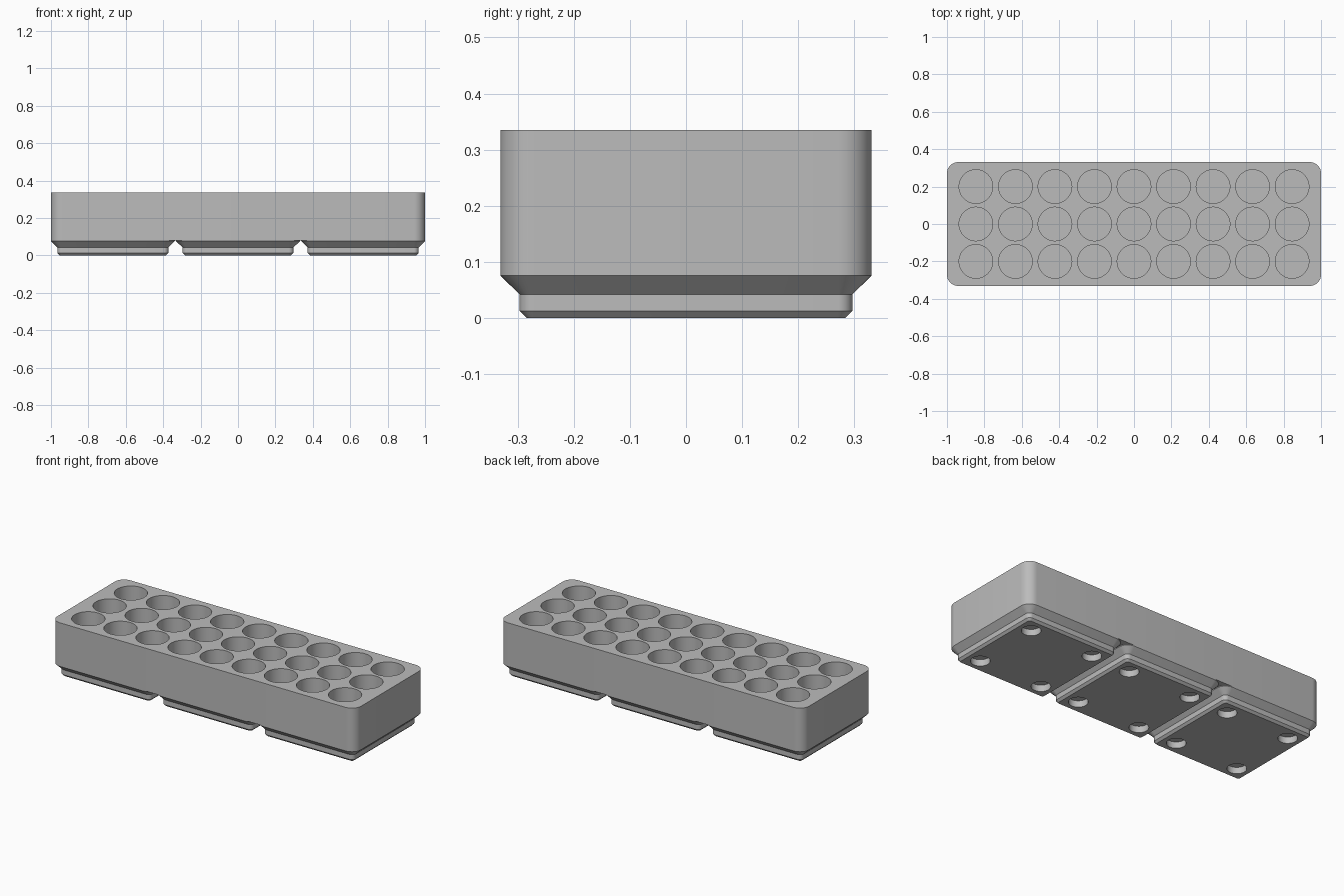
import bpy, bmesh, math

cube = bpy.data.objects.get("Cube")
if cube:
    bpy.data.objects.remove(cube, do_unlink=True)

# Main dimensions
PITCH = 0.669            # spacing of the feet
HALF_X, HALF_Y = 1.0, 0.331
BODY_Z, TOP_Z = 0.08, 0.335
POCKET_FLOOR = 0.10

grey = bpy.data.materials.new("Light grey plastic")
grey.use_nodes = True
GREY = (0.5, 0.5, 0.5, 1)
grey.diffuse_color = GREY
grey.node_tree.nodes["Principled BSDF"].inputs["Base Color"].default_value = GREY


def make_object(name, bm):
    bmesh.ops.recalc_face_normals(bm, faces=bm.faces)
    mesh = bpy.data.meshes.new(name)
    bm.to_mesh(mesh)
    bm.free()
    mesh.materials.append(grey)
    obj = bpy.data.objects.new(name, mesh)
    bpy.context.collection.objects.link(obj)
    return obj


def rounded_loft(name, cx, sections, steps=8):
    """Stack rounded rectangles given as (z, half width, half depth, radius)."""
    bm = bmesh.new()
    rings = []
    for z, hx, hy, r in sections:
        ring = []
        for q, (sx, sy) in enumerate(((1, 1), (-1, 1), (-1, -1), (1, -1))):
            for i in range(steps + 1):
                a = (q + i / steps) * math.pi / 2
                ring.append(bm.verts.new((cx + sx * (hx - r) + r * math.cos(a),
                                          sy * (hy - r) + r * math.sin(a), z)))
        rings.append(ring)
    for low, high in zip(rings, rings[1:]):
        n = len(low)
        for i in range(n):
            j = (i + 1) % n
            bm.faces.new((low[i], low[j], high[j], high[i]))
    bm.faces.new(rings[0])
    bm.faces.new(rings[-1])
    return make_object(name, bm)


def cut_holes(obj, centres, radius, z0, z1, sides):
    """Subtract upright cylinders from the object."""
    bm = bmesh.new()
    for x, y in centres:
        made = bmesh.ops.create_cone(bm, cap_ends=True, segments=sides, radius1=radius,
                                     radius2=radius, depth=z1 - z0)
        bmesh.ops.translate(bm, verts=made["verts"], vec=(x, y, (z0 + z1) / 2))
    cutter = make_object("hole_cutter", bm)
    cutter.hide_render = True
    mod = obj.modifiers.new("Holes", "BOOLEAN")
    mod.operation, mod.solver, mod.object = "DIFFERENCE", "EXACT", cutter
    bpy.context.view_layer.objects.active = obj
    bpy.ops.object.modifier_apply(modifier=mod.name)
    bpy.data.objects.remove(cutter, do_unlink=True)


def shade(obj):
    bpy.ops.object.select_all(action="DESELECT")
    obj.select_set(True)
    bpy.context.view_layer.objects.active = obj
    bpy.ops.object.shade_smooth_by_angle(angle=math.radians(30))


# Body block with a grid of round pockets
body = rounded_loft("body", 0, [(z, HALF_X, HALF_Y, 0.06) for z in (BODY_Z, TOP_Z)])
pockets = [(0.2113 * i, 0.2 * j) for i in range(-4, 5) for j in (-1, 0, 1)]
cut_holes(body, pockets, 0.09, POCKET_FLOOR, TOP_Z + 0.05, 48)
shade(body)

# Stepped feet with four magnet recesses each
PROFILE = ((0, 0.284, 0.013), (0.0127, 0.2965, 0.0255), (0.042, 0.2965, 0.0255),
           (0.0757, HALF_Y, 0.06), (BODY_Z, HALF_Y, 0.06))
for label, cx in (("right", -PITCH), ("middle", 0), ("left", PITCH)):
    foot = rounded_loft(label + "_foot", cx, [(z, h, h, r) for z, h, r in PROFILE])
    recesses = [(cx + sx * 0.207, sy * 0.207) for sx in (-1, 1) for sy in (-1, 1)]
    cut_holes(foot, recesses, 0.052, -0.05, 0.038, 40)
    shade(foot)
